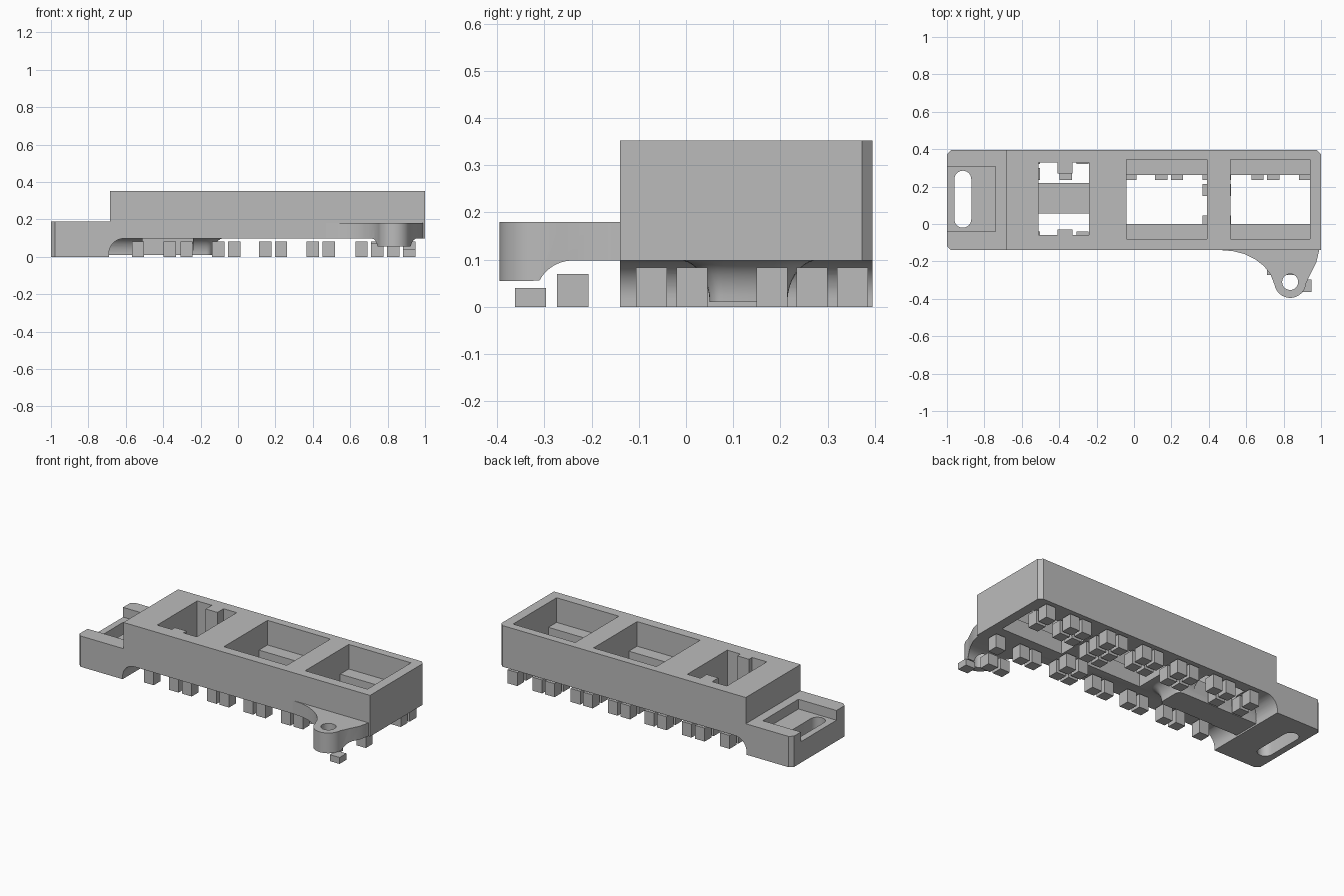
import bpy, bmesh, math

if "Cube" in bpy.data.objects:
    bpy.data.objects.remove(bpy.data.objects["Cube"], do_unlink=True)

grey = bpy.data.materials.new("light_grey")
grey.use_nodes = True
grey.diffuse_color = (0.5, 0.5, 0.5, 1)
grey.node_tree.nodes["Principled BSDF"].inputs["Base Color"].default_value = (0.5, 0.5, 0.5, 1)


def loft(name, rings):
    """Solid skinned through equal-length rings of 3D points."""
    bm = bmesh.new()
    loops = [[bm.verts.new(p) for p in ring] for ring in rings]
    for a, b in zip(loops, loops[1:]):
        for i in range(len(a)):
            j = (i + 1) % len(a)
            bm.faces.new((a[i], a[j], b[j], b[i]))
    bm.faces.new(loops[0][::-1])
    bm.faces.new(loops[-1])
    bmesh.ops.recalc_face_normals(bm, faces=bm.faces)
    mesh = bpy.data.meshes.new(name)
    bm.to_mesh(mesh)
    bm.free()
    mesh.materials.append(grey)
    ob = bpy.data.objects.new(name, mesh)
    bpy.context.collection.objects.link(ob)
    return ob


def prism(name, outline, z0, z1):
    return loft(name, [[(x, y, z) for x, y in outline] for z in (z0, z1)])


def box(name, x0, x1, y0, y1, z0, z1):
    return prism(name, [(x0, y0), (x1, y0), (x1, y1), (x0, y1)], z0, z1)


def arc(cx, cy, r, a0, a1, n=12):
    angles = [math.radians(a0 + (a1 - a0) * i / n) for i in range(n + 1)]
    return [(cx + r * math.cos(a), cy + r * math.sin(a)) for a in angles]


def combine(target, tool, op):
    """Apply one boolean and drop the tool."""
    mod = target.modifiers.new("cut", "BOOLEAN")
    mod.operation, mod.object, mod.solver = op, tool, "EXACT"
    bpy.ops.object.select_all(action="DESELECT")
    bpy.context.view_layer.objects.active = target
    target.select_set(True)
    bpy.ops.object.modifier_apply(modifier=mod.name)
    bpy.data.objects.remove(tool, do_unlink=True)


def smooth(ob):
    bpy.ops.object.select_all(action="DESELECT")
    bpy.context.view_layer.objects.active = ob
    ob.select_set(True)
    bpy.ops.object.shade_smooth_by_angle(angle=math.radians(25))


FRONT, BACK, TOP, DECK = -0.14, 0.395, 0.352, 0.098

# Housing: stepped side profile with a rounded arch beside the foot
side = [(-1, 0), (-0.69, 0)] + arc(-0.61, DECK - 0.08, 0.08, 180, 90)
side += [(1, DECK), (1, TOP), (-0.685, TOP), (-0.685, 0.19), (-1, 0.19)]
housing = loft("housing", [[(x, y, z) for x, z in side] for y in (FRONT, BACK)])

# Chamfered vertical corners
c = 0.022
plan = [(-1 + c, FRONT), (1, FRONT), (1, BACK - c), (1 - c, BACK),
        (-1 + c, BACK), (-1, BACK - c), (-1, FRONT + c)]
combine(housing, prism("corner_trim", plan, -1, 1), "INTERSECT")

# Tongue under the deck, flaring out where it meets the deck
rings = []
for i in range(10):
    a = math.radians(10 * i)
    grow, z = 0.07 * (1 - math.cos(a)), 0.01 + (DECK - 0.008) * math.sin(a)
    r = 0.03 + grow
    x1, y0, y1 = -0.14 + grow, 0.05 - grow, 0.215 + grow
    outline = [(-0.75, y0)] + arc(x1 - r, y0 + r, r, -90, 0, 6)
    outline += arc(x1 - r, y1 - r, r, 0, 90, 6) + [(-0.75, y1)]
    rings.append([(x, y, z) for x, y in outline])
combine(housing, loft("tongue", rings), "UNION")

# Two deep pockets with ledges front and back
for x0, x1 in ((-0.04, 0.39), (0.515, 0.94)):
    combine(housing, box("pocket", x0, x1, -0.08, 0.345, 0.2, 1), "DIFFERENCE")
    combine(housing, box("opening", x0, x1, 0, 0.262, -1, 1), "DIFFERENCE")

# Small pocket with a low cross bar
combine(housing, box("bar_pocket", -0.51, -0.24, -0.06, 0.33, 0.13, 1), "DIFFERENCE")
for y0, y1 in ((-0.06, 0.055), (0.22, 0.33)):
    combine(housing, box("bar_opening", -0.51, -0.24, y0, y1, -1, 1), "DIFFERENCE")

# End recess, open at the end, with a long rounded slot
combine(housing, box("recess", -1.1, -0.74, -0.04, 0.307, 0.13, 0.5), "DIFFERENCE")
slot = arc(-0.915, 0.24, 0.045, 0, 180) + arc(-0.915, 0.025, 0.045, 180, 360)
combine(housing, prism("slot", slot, -1, 1), "DIFFERENCE")
smooth(housing)

# Pillars in the small pocket
box("front_pillar", -0.41, -0.33, -0.061, -0.03, DECK, TOP)
box("back_pillar", -0.41, -0.33, 0.27, 0.331, DECK, TOP)

# Mounting ear with a screw hole and a lowered boss
ear_plan = [(0.47, -0.1), (0.47, FRONT), (0.53, -0.145), (0.59, -0.16), (0.65, -0.19),
            (0.695, -0.225), (0.73, -0.27)]
ear_plan += arc(0.835, -0.31, 0.085, 190, 355, 20)
ear_plan += [(0.945, -0.265), (0.975, -0.205), (0.99, FRONT), (0.99, -0.1)]
ear = prism("mounting_ear", ear_plan, 0.055, 0.18)
relief = arc(-0.24, DECK - 0.08, 0.08, 152, 90)
relief = [(-0.33, 0)] + [(-0.33, 0.055)] + relief + [(0.2, DECK), (0.2, 0)]
combine(ear, loft("relief", [[(x, y, z) for y, z in relief] for x in (0, 2)]), "DIFFERENCE")
combine(ear, prism("screw_hole", arc(0.835, -0.31, 0.043, 0, 348, 29), -1, 1), "DIFFERENCE")
smooth(ear)


# Contact blocks underneath, in rows on a regular pitch
def block(x, y, height=0.083):
    h = 0.033
    box("contact_block", x - h, x + h, y - h, y + h, 0, height)


columns = (-0.535, -0.365, -0.275, -0.105, -0.02, 0.145, 0.23, 0.4, 0.485, 0.66, 0.745, 0.915)
for x in columns:
    block(x, -0.073)
    block(x, 0.353)
    if x != -0.275:
        block(x, 0.267)
for x in (0.4, 0.485):
    block(x, 0.013)
    block(x, 0.182)
for x in (0.745, 0.83):
    block(x, -0.24, 0.07)
block(0.915, -0.33, 0.04)
